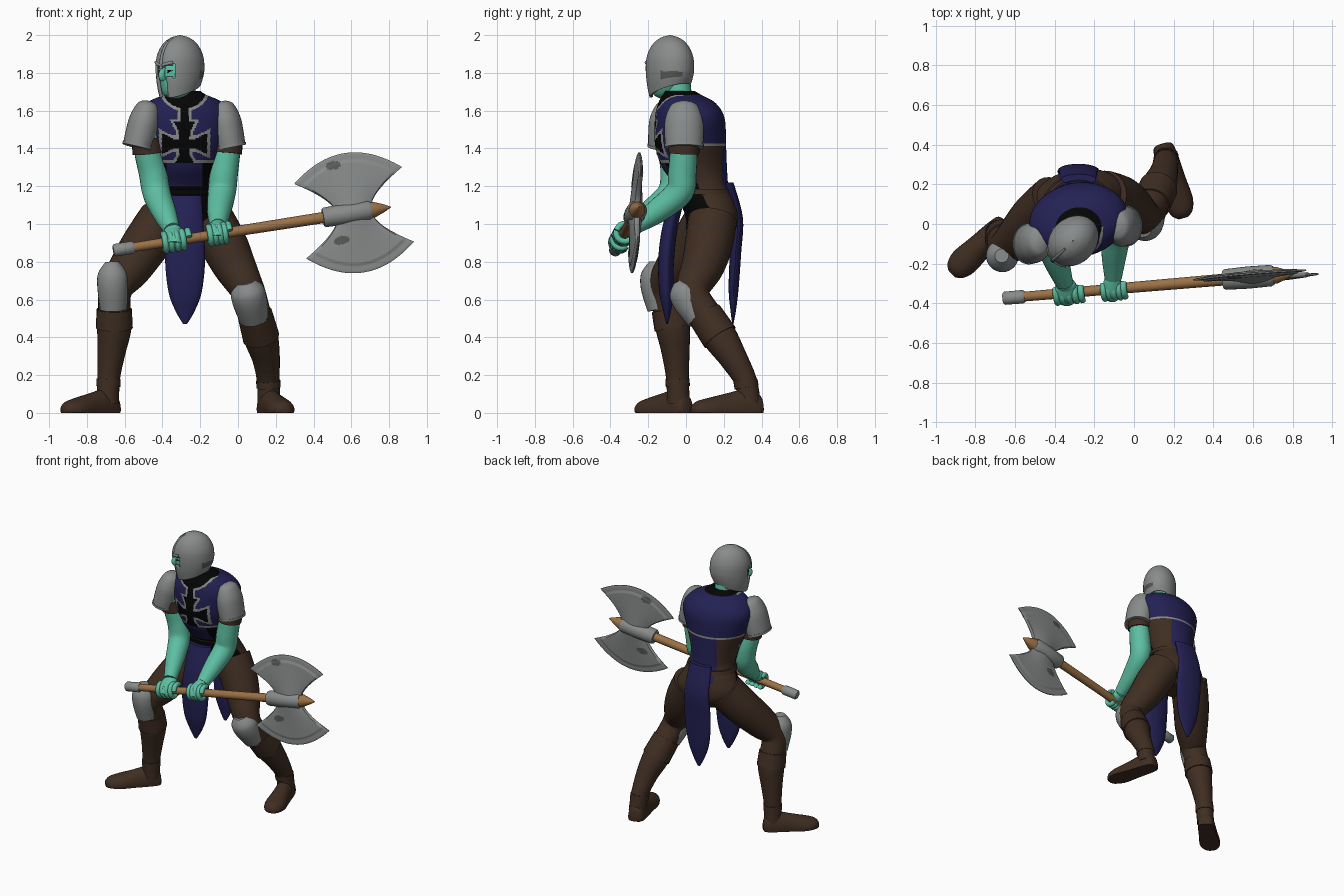
import bpy, bmesh, math
from mathutils import Vector, Matrix

if "Cube" in bpy.data.objects:
    bpy.data.objects.remove(bpy.data.objects["Cube"])

COL = {"steel": (.25, .26, .26), "dark_steel": (.1, .1, .1), "skin": (.11, .52, .36),
       "leather": (.05, .027, .016), "blue_cloth": (.017, .015, .088),
       "wood": (.33, .165, .06), "black_cloth": (.0015, .0015, .0015)}
NAMES = list(COL)
MATS = []
for k, c in COL.items():
    m = bpy.data.materials.new(k)
    m.diffuse_color = (*c, 1)
    m.use_nodes = True
    m.node_tree.nodes["Principled BSDF"].inputs["Base Color"].default_value = m.diffuse_color
    MATS.append(m)


def make(name, verts, faces, mat, rule=None):
    me = bpy.data.meshes.new(name)
    me.from_pydata(verts, [], faces)
    bm = bmesh.new()
    bm.from_mesh(me)
    bmesh.ops.remove_doubles(bm, verts=bm.verts, dist=1e-5)
    bmesh.ops.recalc_face_normals(bm, faces=bm.faces)
    bm.normal_update()
    for f in bm.faces:
        f.smooth = True
        f.material_index = NAMES.index(rule(f.calc_center_median(), f.normal) if rule else mat)
    bm.to_mesh(me)
    bm.free()
    me.set_sharp_from_angle(angle=math.radians(45))
    for m in MATS:
        me.materials.append(m)
    ob = bpy.data.objects.new(name, me)
    bpy.context.collection.objects.link(ob)
    return ob


def catmull(a, b, c, d, t):
    return .5 * (2 * b + (c - a) * t + (2 * a - 5 * b + 4 * c - d) * t * t + (3 * b - a - 3 * c + d) * t ** 3)


def loft(name, rows, mat, n=24, ref=(1, 0, 0), flat=False, yaw=0, sub=5, rule=None, caps=True):
    """Elliptical rings (x, y, z, a, b) joined along a smooth path."""
    S, L = [], len(rows)
    for i in range(L - 1):
        q = [rows[max(i - 1, 0)], rows[i], rows[i + 1], rows[min(i + 2, L - 1)]]
        S += [[catmull(*v, k / sub) for v in zip(*q)] for k in range(sub)]
    S.append(list(rows[-1]))
    ref = Matrix.Rotation(yaw, 3, 'Z') @ Vector(ref)
    verts, faces = [], []
    for i, s in enumerate(S):
        t = Vector((0, 0, 1))
        if not flat:
            t = (Vector(S[min(i + 1, len(S) - 1)][:3]) - Vector(S[max(i - 1, 0)][:3])).normalized()
        u = (ref - t * ref.dot(t)).normalized()
        v = t.cross(u)
        for j in range(n):
            g = 2 * math.pi * j / n
            p = Vector(s[:3]) + u * max(s[3], .002) * math.cos(g) + v * max(s[4], .002) * math.sin(g)
            p.z = max(p.z, 0)
            verts.append(p)
    for i in range(len(S) - 1):
        for j in range(n):
            k = (j + 1) % n
            faces.append((i * n + j, i * n + k, i * n + n + k, i * n + n + j))
    if caps:
        faces += [tuple(range(n)), tuple(range(len(verts) - n, len(verts)))]
    return make(name, verts, faces, mat, rule)


def limb(name, pts, radii, mat, grow=0, **kw):
    return loft(name, [(*p, r + grow, r + grow) for p, r in zip(pts, radii)], mat, **kw)


# Torso with painted tabard, cross and trim
def torso_rule(c, nrm):
    u, z = abs(c.x + .283), c.z
    if z > 1.682:
        return "black_cloth"
    if nrm.y < 0 and z > .95:
        if z > 1.325:
            w = abs(z - 1.425)
            d = min(max(u - .028 - .5 * max(0, w - .06), w - .115),
                    max(w - .026 - .5 * max(0, u - .06), u - .12),
                    max(u - .02, abs(z - 1.56) - .07), math.hypot(u, (z - 1.72) * 1.1) - .118)
            if d < 0:
                return "black_cloth"
            return "steel" if d < .016 or (z < 1.34 and u > .05) else "blue_cloth"
        if z > 1.2 and u < .095:
            return "blue_cloth"
        return "black_cloth" if nrm.y < -.2 else "leather"
    if z > 1.412:
        return "blue_cloth" if z > 1.424 else "steel"
    return "blue_cloth" if nrm.y > .3 and u < .1 and z > 1.1 else "leather"


torso = [(.12, .9, .12, .09), (.135, .97, .21, .13), (.138, 1.04, .225, .138), (.115, 1.12, .19, .145),
         (.085, 1.2, .16, .14), (.045, 1.3, .172, .172), (.024, 1.42, .215, .187), (.02, 1.56, .25, .182),
         (.005, 1.64, .205, .15), (-.022, 1.685, .11, .1), (-.035, 1.705, .08, .08)]
loft("torso", [(-.28, *r) for r in torso], "leather", n=210, flat=True, yaw=.17, sub=20, rule=torso_rule)
loft("belt", [(-.28, .095, 1.155, .182, .152), (-.28, .09, 1.185, .174, .15)], "leather", n=48, flat=True,
     sub=1, rule=lambda c, n: "black_cloth" if c.y < .02 else "leather")

# Hanging cloth panels, pointed at the bottom
for name, ys, top, thick in (("front_panel", (-.04, -.085, -.105, -.105, -.1, -.1), 1.15, .042),
                             ("back_panel", (.225, .272, .262, .252, .25, .248), 1.22, .03)):
    loft(name, [(-.28, y, top + (.47 - top) * t, w, thick * min(1, w * 10)) for y, t, w in
                zip(ys, (0, .25, .5, .75, .9, 1), (.088, .098, .106, .088, .05, .01))], "blue_cloth", flat=True)

# Head, neck and turned helmet
HEAD = Matrix.Translation((-.307, -.085, 0)) @ Matrix.Rotation(math.radians(-46), 4, 'Z')
limb("neck", [(-.29, -.035, 1.66), (-.3, -.05, 1.8)], (.068, .068), "skin", sub=2)
parts = [loft("head", [(0, -.035, 1.665, .03, .03), (0, -.03, 1.69, .065, .075), (0, -.015, 1.76, .092, .108),
                       (0, 0, 1.84, .1, .12), (0, 0, 1.93, .07, .08)], "skin", flat=True),
         limb("nose", [(0, -.118, 1.83), (0, -.135, 1.79), (0, -.125, 1.765)], (.012, .018, .016), "skin", n=12)]
for s in (-1, 1):
    parts.append(limb("eye", [(s * .026, -.114, 1.808), (s * .052, -.1, 1.812)], (.01, .006), "black_cloth",
                      n=10, ref=(0, 0, 1), sub=2))
shell = [(1.67, .098), (1.74, .11), (1.82, .116), (1.89, .11), (1.95, .084), (1.985, .046), (2, .003)]
helmet = loft("helmet", [(0, 0, z, a, a * 1.21) for z, a in shell], "steel", n=64, flat=True, sub=8, caps=False,
              rule=lambda c, n: "dark_steel" if c.x > .03 and c.y > .035 and 1.74 < c.z < 1.80 + .2 * (c.x - .08)
              else "steel")
bm = bmesh.new()
bm.from_mesh(helmet.data)
gone = []
for f in bm.faces:
    c = f.calc_center_median()
    g = abs(math.atan2(c.x, -c.y))
    if (g < .55 and 1.785 - .02 * g < c.z < 1.828 + .03 * g) or (g < .22 and c.z < 1.80):
        gone.append(f)
bmesh.ops.delete(bm, geom=gone, context='FACES')
for v in bm.verts:
    if v.co.z < 1.82:  # rear rim rises
        v.co.z += (1.82 - v.co.z) * .5 * max(0, min(1, (v.co.y + .1) / .22))
bm.to_mesh(helmet.data)
bm.free()
helmet.modifiers.new("thickness", 'SOLIDIFY').thickness = .012
parts.append(helmet)
arc = [-.6 + .12 * i for i in range(11)]
parts.append(limb("helmet_brow", [(.114 * math.sin(g), -.138 * math.cos(g), 1.838 + .03 * abs(g)) for g in arc],
                  [.009] * 11, "steel", n=8, ref=(0, 0, 1), sub=2))
parts.append(limb("helmet_ridge", [(0, -a * 1.21, z) for z, a in shell[2:6]], [.01, .009, .007, .006], "steel", n=8))
for ob in parts:
    ob.matrix_world = HEAD

# Axe: shaft, fittings, double blade
A, B = Vector((-.66, -.375, .86)), Vector((.81, -.25, 1.09))
D = (B - A).normalized()
H = Vector((0, .06, 1))
H = (H - D * H.dot(D)).normalized()
W = D.cross(H)


def on_shaft(x):
    return A + (B - A) * ((x - A.x) / (B.x - A.x))


for name, xs, rs, mat in (("axe_shaft", (-.64, .5), (.024, .03), "wood"),
                          ("axe_pommel", (-.66, -.652, -.56, -.55), (.026, .033, .034, .028), "steel"),
                          ("axe_socket", (.45, .46, .575, .69, .705), (.046, .052, .056, .054, .046), "steel"),
                          ("axe_tip", (.69, .72, .77, .81), (.044, .042, .022, .002), "wood")):
    limb(name, [on_shaft(x) for x in xs], rs, mat, ref=(0, 0, 1), sub=1)
C = on_shaft(.585) + D * .03


def blade_rule(c, n):
    s, h = (c - C).dot(D), (c - C).dot(H)
    spot = any(math.hypot((s - a) / 1.9, h - b) < .022 for a, b in ((-.07, .265), (-.09, -.135)))
    return "dark_steel" if spot else "steel"


NC, NT = 60, 36
for sign, part in ((1, "upper"), (-1, "lower")):
    verts, faces = [], []
    for side in (1, -1):
        for i in range(NT + 1):
            t = i / NT
            for j in range(NC + 1):
                c = 2 * j / NC - 1
                rim = t == 1 or abs(c) == 1
                th = .003 if rim else .006 + .024 * (1 - t) ** 1.2 * (1 - c * c) + (.006 if t < .85 else 0)
                verts.append(C + D * (c * (.1 + .19 * t ** 1.5)) + W * side * th
                             + H * sign * (.03 + t * (.17 + .12 * (1 - c * c))))
    N1 = NC + 1
    K = (NT + 1) * N1
    for o in (0, K):
        faces += [(o + i * N1 + j, o + i * N1 + j + 1, o + i * N1 + N1 + j + 1, o + i * N1 + N1 + j)
                  for i in range(NT) for j in range(NC)]
    loop = list(range(N1)) + [i * N1 + NC for i in range(1, NT + 1)] + \
        [NT * N1 + j for j in range(NC - 1, -1, -1)] + [i * N1 for i in range(NT - 1, 0, -1)]
    faces += [(a, b, b + K, a + K) for a, b in zip(loop, loop[1:] + loop[:1])]
    make("axe_blade_" + part, verts, faces, "steel", blade_rule)


# Arm, sleeve, shoulder plate and hand gripping the shaft
def build_arm(side, pts, pad, hx, spread):
    limb(side + "_arm", pts, (.073, .073, .075, .074, .064, .044), "skin")
    a, b = Vector(pts[0]), Vector(pts[1])
    limb(side + "_sleeve", [a.lerp(b, .5), a.lerp(b, 1.12)], (.08, .083), "leather", sub=2)
    top, low = Vector(pad[0]), Vector(pad[1])
    loft(side + "_shoulder_plate", [(*top.lerp(low, t), r * .8, r) for t, r in
                                    zip((0, .09, .38, .7, 1), (.025, .07, .1, .104, .1))], "steel", n=32)
    loft(side + "_shoulder_rim", [(*top.lerp(low, t), .084, .104) for t in (.96, 1.02)], "steel", n=32, sub=1)
    g, w = on_shaft(hx), Vector(pts[-1])
    palm = [w, w.lerp(g + Vector((0, .02, .03)), .6), g + Vector((0, -.01, .015)), g + Vector((0, -.03, -.02))]
    loft(side + "_palm", [(*p, r * spread * 30, .04) for p, r in zip(palm, (.046, .058, .06, .05))], "skin")
    for i in range(5):  # four fingers and a thumb
        p, k = g + D * ((i - 1.5) * spread), 10 if i < 4 else 5
        limb(f"{side}_finger_{i + 1}", [p + .045 * (H * math.cos(q / 2 - .6) + W * math.sin(q / 2 - .6))
                                        for q in range(k)], [.0165] * k, "skin", n=10, ref=D, sub=2)


build_arm("right", [(-.49, -.085, 1.52), (-.477, -.075, 1.39), (-.45, -.06, 1.27), (-.43, -.08, 1.16),
                    (-.39, -.19, 1.06), (-.35, -.3, .97)], [(-.47, -.085, 1.65), (-.53, -.1, 1.41)], -.34, .032)
build_arm("left", [(-.05, -.005, 1.52), (-.06, -.012, 1.39), (-.075, -.02, 1.27), (-.085, -.035, 1.17),
                   (-.1, -.15, 1.07), (-.105, -.27, .99)], [(-.085, -.01, 1.65), (-.04, -.01, 1.41)], -.11, .026)


# Leg, boot and knee plate
def build_leg(side, pts, heel, toe, knee, plate):
    radii = (.13, .126, .114, .089, .086, .091, .074, .06, .061)
    limb(side + "_leg", pts, radii, "leather")
    limb(side + "_boot_cuff", pts[4:6], radii[4:6], "leather", grow=.007)
    a, b = Vector(pts[7]), Vector(pts[8])
    limb(side + "_ankle_strap", [a, a.lerp(b, .3)], (.064, .064), "leather", sub=2)
    heel, toe = Vector(heel), Vector(toe)
    loft(side + "_foot", [(*heel.lerp(toe, t), h, w) for t, h, w in
                          zip((0, .04, .2, .5, .77, .93, 1), (.03, .075, .108, .085, .062, .045, .02),
                              (.025, .05, .06, .066, .073, .055, .025))], "leather", ref=(0, 0, 1))
    top, mid, low = knee
    q = [catmull(top[i], top[i], mid[i], low[i], .5) for i in range(3)]
    loft(side + "_knee_plate", [(*p, r, r) for p, r in zip((top, q, mid, low), plate)], "steel", n=28)


build_leg("right", [(-.4, .12, 1.02), (-.49, .04, .89), (-.57, -.05, .77), (-.645, -.115, .66), (-.655, -.09, .55),
                    (-.655, -.07, .45), (-.67, -.055, .32), (-.685, -.045, .18), (-.69, -.04, .05)],
          (-.645, .01, .022), (-.92, -.25, .015),
          [(-.667, -.16, .80), (-.663, -.158, .67), (-.66, -.135, .55)], (.035, .075, .082, .07))
build_leg("left", [(-.15, .14, 1.02), (-.075, .12, .89), (-.02, .09, .78), (.055, .035, .64), (.09, .1, .52),
                   (.122, .18, .4), (.148, .25, .29), (.16, .315, .17), (.165, .335, .05)],
          (.143, .405, .022), (.25, .03, .015),
          [(.04, -.02, .695), (.06, .018, .6), (.085, .08, .5)], (.05, .086, .092, .078))
